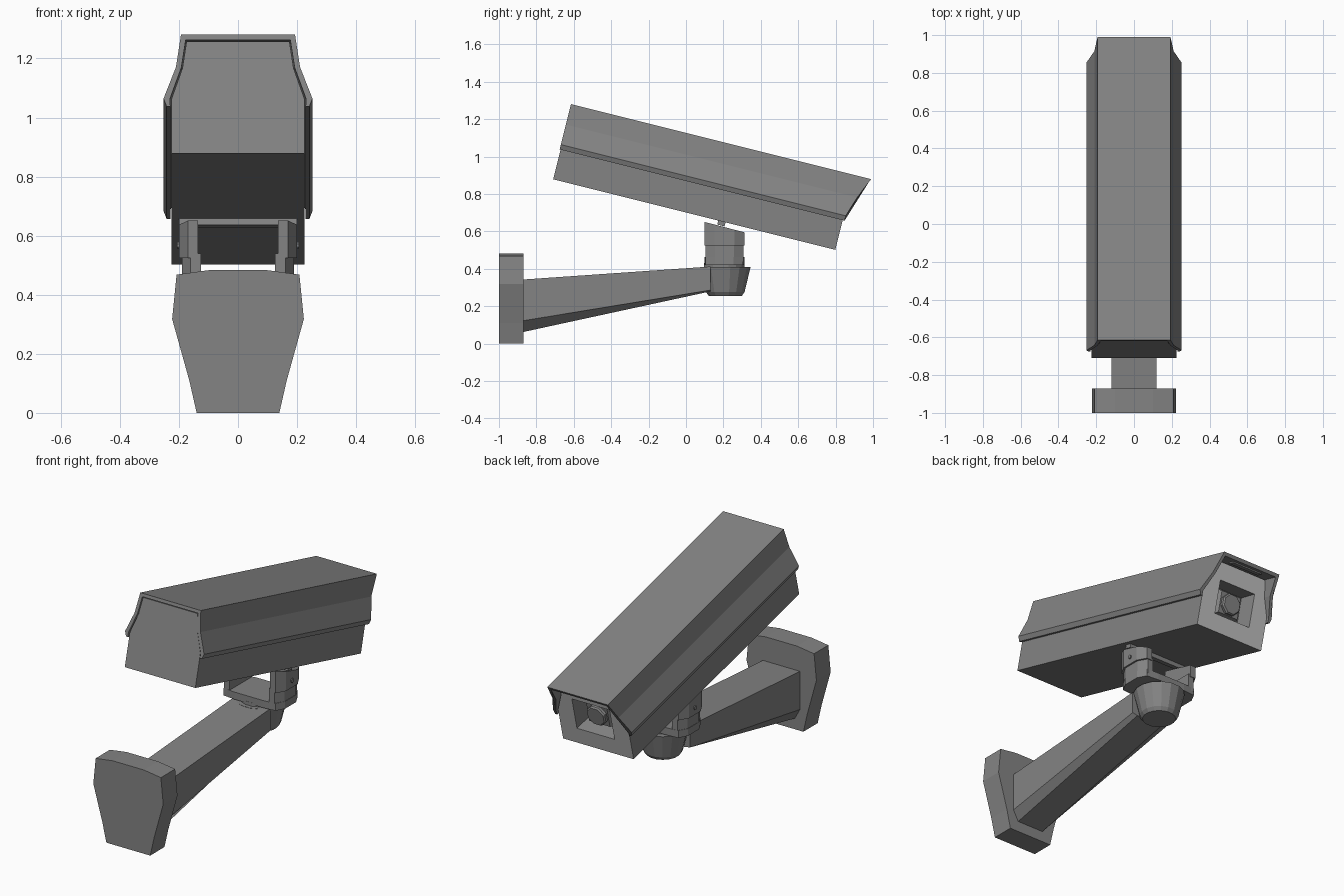
import bpy, math
from mathutils import Matrix, Vector

if "Cube" in bpy.data.objects:
    bpy.data.objects.remove(bpy.data.objects["Cube"])


def material(name, value):
    m = bpy.data.materials.new(name)
    m.use_nodes = True
    m.diffuse_color = (value, value, value, 1)
    m.node_tree.nodes["Principled BSDF"].inputs["Base Color"].default_value = m.diffuse_color
    return m


GREY = material("painted grey", 0.23)
LIGHT = material("light grey front", 0.52)
TILT = Matrix.Translation((0, -0.715, 0.88)) @ Matrix.Rotation(math.radians(-14.04), 4, "X")


def loft(name, loops, matrix=None):
    """Join matching point loops with quads and cap both ends."""
    n = len(loops[0])
    verts = [Vector(p) for loop in loops for p in loop]
    faces = [list(range(n)), list(range(len(verts) - n, len(verts)))]
    for k in range(len(loops) - 1):
        for i in range(n):
            j = (i + 1) % n
            faces.append([k * n + i, k * n + j, k * n + n + j, k * n + n + i])
    mesh = bpy.data.meshes.new(name)
    mesh.from_pydata(verts, [], faces)
    mesh.materials.append(GREY)
    ob = bpy.data.objects.new(name, mesh)
    bpy.context.collection.objects.link(ob)
    if matrix:
        ob.matrix_world = matrix
    bpy.context.view_layer.objects.active = ob
    ob.select_set(True)
    bpy.ops.object.mode_set(mode="EDIT")
    bpy.ops.mesh.select_all(action="SELECT")
    bpy.ops.mesh.normals_make_consistent(inside=False)
    bpy.ops.object.mode_set(mode="OBJECT")
    ob.select_set(False)
    return ob


def mirror(half):
    """Full outline from its +x half."""
    return half + [(-p[0],) + tuple(p[1:]) for p in reversed(half)]


def along_y(name, outline, y0, y1, matrix=None):
    return loft(name, [[(x, y, z) for x, z in outline] for y in (y0, y1)], matrix)


def box(name, x, y, z, matrix=None):
    return along_y(name, [(x[0], z[0]), (x[1], z[0]), (x[1], z[1]), (x[0], z[1])], *y, matrix)


def funnel(name, rings, z):
    """Tapered rectangular block along the camera axis, from (width, height, y) rings."""
    return loft(name, [[(sx * w, y, z + sz * h) for sx, sz in ((-1, -1), (1, -1), (1, 1), (-1, 1))]
                       for w, h, y in rings], TILT)


def turned(name, rings, sides, centre, matrix=None, axis="Z"):
    """Stack of regular polygons given as (radius, height)."""
    loops = []
    for r, h in rings:
        loop = []
        for i in range(sides):
            a = math.tau * (i + 0.5) / sides
            c, s = r * math.cos(a), r * math.sin(a)
            p = {"X": (h, c, s), "Y": (c, h, s), "Z": (c, s, h)}[axis]
            loop.append(Vector(p) + Vector(centre))
        loops.append(loop)
    return loft(name, loops, matrix)


# Camera body with a recessed lens window and a light front face
body = along_y("camera_body", mirror([(0.225, 0), (0.225, 0.19), (0.188, 0.297), (0.174, 0.391)]),
               0.005, 1.56, TILT)
cutter = funnel("window_cutter", ((0.122, 0.098, 1.58), (0.11, 0.088, 1.46)), 0.195)
cutter.hide_render = True
cut = body.modifiers.new("window", "BOOLEAN")
cut.operation, cut.object, cut.solver = "DIFFERENCE", cutter, "EXACT"
bpy.context.view_layer.objects.active = body
bpy.ops.object.modifier_apply(modifier="window")
bpy.data.objects.remove(cutter)
body.data.materials.append(LIGHT)
for face in body.data.polygons:
    if face.normal.y > 0.9 and face.center.y > 1.55:
        face.material_index = 1
funnel("lens_housing", ((0.1, 0.085, 1.45), (0.066, 0.062, 1.515)), 0.195)
turned("lens", [(0.062, 1.5), (0.062, 1.53), (0.055, 1.538)], 8, (0, 0, 0.195), TILT, "Y")

# Folded sunshield, longer at the top of its front edge: (x, height, front y)
outer = [(0.242, 0.163, 1.57), (0.252, 0.19, 1.57), (0.21, 0.30, 1.605), (0.193, 0.413, 1.654)]
inner = [(0.229, 0.163, 1.57), (0.231, 0.188, 1.57), (0.192, 0.298, 1.603), (0.177, 0.395, 1.646)]
shell = mirror(outer)
halves = mirror(inner)
sections = [[], []]
for k in range(len(shell)):
    for section, front in zip(sections, (False, True)):
        section.append([(x, y if front else 0, z) for x, z, y in (shell[k], halves[k])])
loft("sunshield", [[a for a, b in s] + [b for a, b in reversed(s)] for s in sections], TILT)
box("sunshield_tab", (-0.1, 0.1), (1.585, 1.62), (0.388, 0.396), TILT)

# Swivel yoke: rounded base, two ears with sloping tops, pivot bolts
CY = 0.205
base = [(0.09, 0.107), (0.165, 0.1), (0.192, 0.05), (0.192, -0.05), (0.165, -0.1), (0.09, -0.107)]
loft("yoke_base", [[(x, CY + y, z) for x, y in mirror(base)] for z in (0.42, 0.462)])
turned("swivel_collar", [(0.11, 0.40), (0.11, 0.43)], 16, (0, CY, 0))


def ear(name, side, x0, x1, half, z0, z1, slope):
    plan = [(x0, -half), (x1 - 0.03, -half), (x1, -half / 2),
            (x1, half / 2), (x1 - 0.03, half), (x0, half)]
    loft(name, [[(side * x, CY + y, z - s * y) for x, y in plan]
                for z, s in ((z0, 0), (z1, slope))])


for side, label in ((1, "left"), (-1, "right")):
    ear(label + "_ear_lower", side, 0.125, 0.19, 0.102, 0.44, 0.54, 0)
    ear(label + "_ear_upper", side, 0.135, 0.2, 0.107, 0.525, 0.623, 0.26)
    turned(label + "_pivot_bolt", [(0.012, 0.19 * side), (0.012, 0.206 * side)], 8,
           (0, CY, 0.567), None, "X")
box("mounting_bar", (-0.2, 0.2), (0.915, 0.955), (-0.022, 0.002), TILT)

# Tapered cup at the end of the arm
turned("arm_cup", [(0.09, 0.255), (0.105, 0.275), (0.138, 0.41)], 16, (0, 0.21, 0))

# Tapered arm with a narrower underside
loft("arm", [[(x, y, z) for x, z in mirror([(a, top), (a, mid), (b, low)])]
             for y, a, b, top, mid, low in ((-0.88, 0.118, 0.085, 0.342, 0.121, 0.06),
                                            (0.13, 0.118, 0.085, 0.412, 0.286, 0.279))])

# Wall plate with a gently arched top
along_y("wall_plate", mirror([(0.14, 0), (0.165, 0.11), (0.223, 0.318), (0.208, 0.468), (0.1, 0.483)]),
        -1, -0.87)
